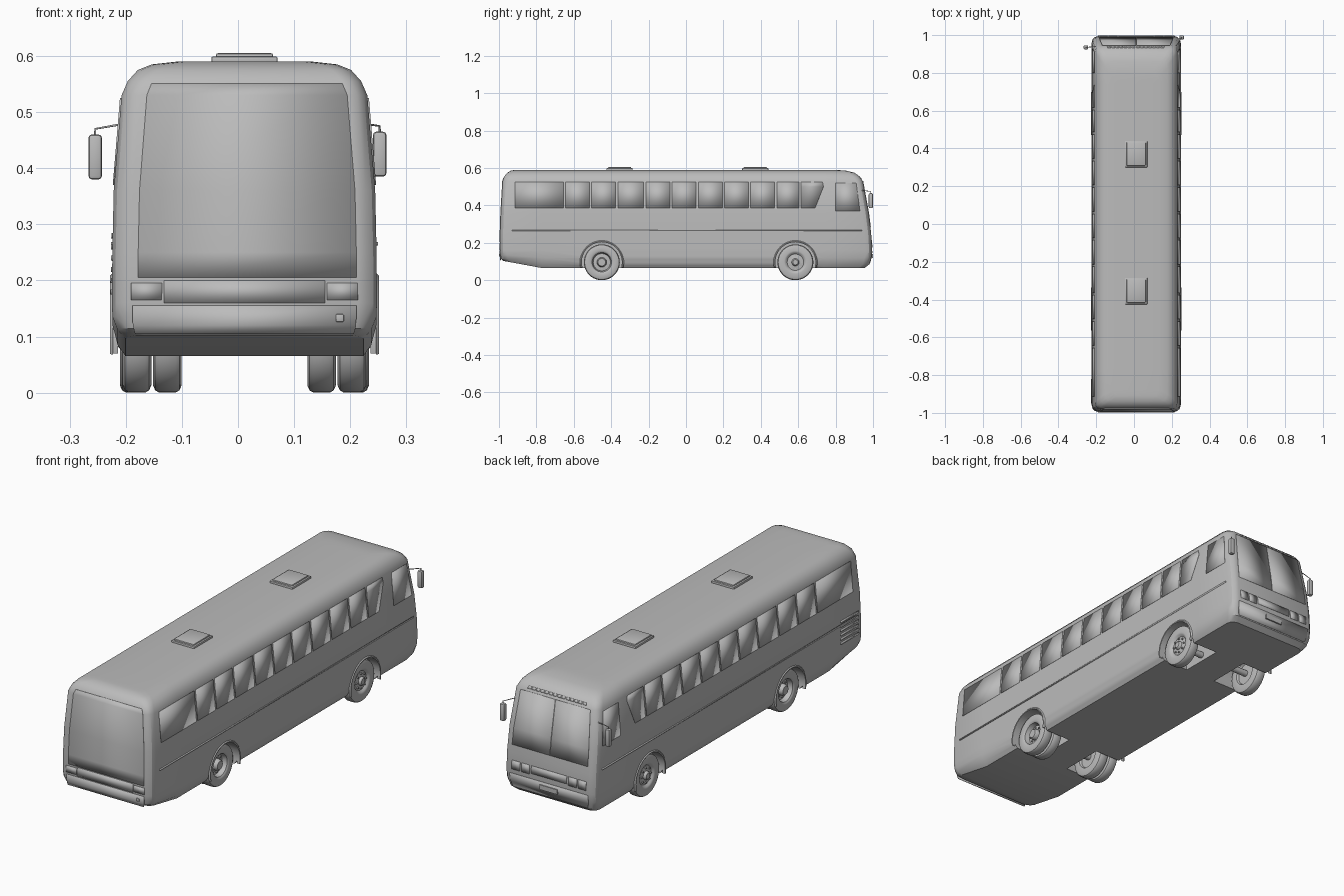
import bpy, bmesh, math
from mathutils import Vector, Matrix

if "Cube" in bpy.data.objects:
    bpy.data.objects.remove(bpy.data.objects["Cube"])

CX = 0.0115  # centre line of the body

grey = bpy.data.materials.new("plain_grey")
grey.use_nodes = True
grey.diffuse_color = (0.5, 0.5, 0.5, 1)
grey.node_tree.nodes["Principled BSDF"].inputs["Base Color"].default_value = (0.5, 0.5, 0.5, 1)

# Half section of the body: height, half width, rear end y, front end y
SECTION = [
    (.065, .212, -.975, .955), (.085, .226, -.988, .980), (.12, .235, -.992, .990),
    (.16, .236, -.995, .995), (.25, .2355, -.994, .990), (.36, .233, -.990, .976),
    (.53, .219, -.980, .945), (.555, .208, -.972, .928), (.575, .190, -.955, .900),
    (.585, .165, -.938, .860), (.59, .120, -.915, .800)]
CORNER = [(0, .034), (.005, .018), (.016, .006), (.036, 0)]  # depth, side inset
AXLES = {"rear": -.45, "front": .585}
AXLE_Z = .096


def at(z, col):
    """Interpolate a section column at height z."""
    for a, b in zip(SECTION, SECTION[1:]):
        if z <= b[0]:
            return a[col] + (b[col] - a[col]) * (z - a[0]) / (b[0] - a[0])
    return SECTION[-1][col]


def make(name, bm, angle=35):
    bmesh.ops.recalc_face_normals(bm, faces=bm.faces)
    me = bpy.data.meshes.new(name)
    bm.to_mesh(me)
    bm.free()
    ob = bpy.data.objects.new(name, me)
    bpy.context.collection.objects.link(ob)
    me.materials.append(grey)
    ob.location.x = CX
    smooth(ob, angle)
    return ob


def smooth(ob, angle=35):
    bpy.ops.object.select_all(action='DESELECT')
    ob.select_set(True)
    bpy.context.view_layer.objects.active = ob
    bpy.ops.object.shade_smooth_by_angle(angle=math.radians(angle))


def box(name, centre, size, bevel=0):
    bm = bmesh.new()
    bmesh.ops.create_cube(bm, size=1, matrix=Matrix.Translation(centre) @ Matrix.Diagonal((*size, 1)))
    if bevel:
        bmesh.ops.bevel(bm, geom=bm.edges[:], offset=bevel, segments=2, affect='EDGES', profile=.5)
    return make(name, bm)


def cylinder(bm, centre, radius, depth, sides):
    mat = Matrix.Translation(centre) @ Matrix.Rotation(math.pi / 2, 4, 'Y')
    bmesh.ops.create_cone(bm, cap_ends=True, segments=sides, radius1=radius, radius2=radius,
                          depth=depth, matrix=mat)


def strip(name, rows, place):
    """Thin plate on a surface: rows of (a, b, z), put in space by place(a, z)."""
    bm = bmesh.new()
    pairs = [[bm.verts.new(place(a, z)), bm.verts.new(place(b, z))] for a, b, z in rows]
    for p, q in zip(pairs, pairs[1:]):
        bm.faces.new((p[0], p[1], q[1], q[0]))
    ob = make(name, bm)
    mod = ob.modifiers.new("thickness", 'SOLIDIFY')
    mod.thickness, mod.offset = .005, 0
    return ob


def side_plate(name, side, rows):
    strip(name, rows, lambda y, z: (side * at(z, 1), y, z))


def end_plate(name, col, u0, u1, z0, z1):
    """Plate on the rear (col 2) or front (col 3); u runs across the end face."""
    zs = [z0] + [s[0] for s in SECTION if z0 < s[0] < z1] + [z1]
    strip(name, [(u0, u1, z) for z in zs],
          lambda u, z: (u * (at(z, 1) - CORNER[0][1]), at(z, col), z))


# Body shell: rings along the length, closed by strips at both ends
def under(y):
    return .065 + .037 * min(1, max(0, (-.77 - y) / .2))


stations = [(2, d, i) for d, i in CORNER] + [(0, -.77, 0), (0, .74, 0)] + \
           [(3, -d, i) for d, i in reversed(CORNER)]
bm = bmesh.new()
rings = []
for col, d, inset in stations:
    half = []
    for s in SECTION:
        y = d + (s[col] if col else 0)
        z = s[0] + (under(y) - .065) * max(0, (.16 - s[0]) / .095)
        half.append((s[1] - inset, y, z))
    rings.append([[bm.verts.new((k * x, y, z)) for x, y, z in half] for k in (-1, 1)])
n = len(SECTION)
for r0, r1 in zip(rings, rings[1:]):
    for k in (0, 1):
        for j in range(n - 1):
            bm.faces.new((r0[k][j], r0[k][j + 1], r1[k][j + 1], r1[k][j]))
    for j in (0, n - 1):
        bm.faces.new((r0[0][j], r0[1][j], r1[1][j], r1[0][j]))
for r in (rings[0], rings[-1]):
    for j in range(n - 1):
        bm.faces.new((r[0][j], r[0][j + 1], r[1][j + 1], r[1][j]))
body = make("body_shell", bm)

# Wheel wells cut into the shell
for side in (-1, 1):
    for y in AXLES.values():
        bm = bmesh.new()
        cylinder(bm, (side * .2, y, AXLE_Z), .108, .24, 40)
        cutter = make("well_cutter", bm)
        cutter.hide_render = True
        mod = body.modifiers.new("well", 'BOOLEAN')
        mod.operation, mod.solver, mod.object = 'DIFFERENCE', 'EXACT', cutter
        bpy.context.view_layer.objects.active = body
        bpy.ops.object.modifier_apply(modifier=mod.name)
        bpy.data.objects.remove(cutter)
smooth(body, 30)

# Wheels: turned profile (radius, offset inward from the outer face)
FRONT_RIM = [(0, -.004), (.014, -.004), (.018, .0), (.02, .008), (.044, .012), (.052, .004), (.058, .001)]
REAR_RIM = [(0, .006), (.02, .006), (.024, .012), (.026, .026), (.046, .028), (.052, .006), (.058, .002)]
TYRE = [(.062, .001), (.083, 0), (.092, .004), (.096, .011), (.096, .040), (.092, .047),
        (.083, .051), (.055, .05), (.05, .04), (0, .04)]


def wheel(name, side, y, outer, rim, bolt_depth=None):
    bm = bmesh.new()
    vs = [bm.verts.new((side * (outer - o), y, AXLE_Z + r)) for r, o in rim + TYRE]
    es = [bm.edges.new(p) for p in zip(vs, vs[1:])]
    bmesh.ops.spin(bm, geom=vs + es, cent=(0, y, AXLE_Z), axis=(1, 0, 0),
                   angle=2 * math.pi, steps=40)
    bmesh.ops.remove_doubles(bm, verts=bm.verts, dist=1e-5)
    if bolt_depth is not None:
        for i in range(8):
            a = i * math.pi / 4
            cylinder(bm, (side * (outer - bolt_depth), y + .034 * math.cos(a),
                          AXLE_Z + .034 * math.sin(a)), .004, .01, 8)
    make(name, bm)


for side, label in ((-1, "left_of_centre"), (1, "right_of_centre")):
    wheel("front_wheel_" + label, side, AXLES["front"], .222, FRONT_RIM, .009)
    wheel("rear_outer_wheel_" + label, side, AXLES["rear"], .217, REAR_RIM, .026)
    wheel("rear_inner_wheel_" + label, side, AXLES["rear"], .163, REAR_RIM)
    for end, y in AXLES.items():
        # Flared lip round the wheel opening
        bm = bmesh.new()
        prev = None
        for i in range(25):
            a = math.radians(-14 + i * 208 / 24)
            ring = [bm.verts.new((side * x, y + r * math.cos(a), AXLE_Z + r * math.sin(a)))
                    for x, r in ((.225, .107), (.239, .107), (.240, .112), (.234, .118))]
            if prev:
                for j in range(3):
                    bm.faces.new((prev[j], prev[j + 1], ring[j + 1], ring[j]))
            prev = ring
        make(f"{end}_arch_lip_{label}", bm)
for end, y in AXLES.items():
    bm = bmesh.new()
    cylinder(bm, (0, y, AXLE_Z), .015, .36, 12)
    make(end + "_axle", bm)

# Side windows, the foremost with a slanted edge
POSTS = [-.92, -.65, -.51, -.37, -.22, -.08, .06, .20, .34, .48, .61]
for side in (-1, 1):
    for i, (a, b) in enumerate(zip(POSTS, POSTS[1:])):
        side_plate(f"side_window_{i}", side, [(a + .006, b - .006, .385), (a + .006, b - .006, .525)])
    side_plate("slanted_window", side, [(.616, .69, .385), (.616, .735, .5), (.616, .73, .525)])
    side_plate("cab_window", side, [(.80, .93, .37), (.80, .91, .52)])
    side_plate("body_rail", side, [(-.93, .94, .262), (-.93, .94, .268)])
for i in range(6):
    z = .175 + i * .02
    side_plate("engine_vent_slat", -1, [(-.95, -.82, z), (-.95, -.82, z + .009)])

# Rear face: window panel, lamp cluster, bumper and tow eye
end_plate("rear_panel", 2, -.94, .99, .205, .55)
end_plate("rear_bumper", 2, -.99, .99, .105, .155)
end_plate("rear_lower_panel", 2, -.71, .71, .16, .20)
for u in (-1, .73):
    end_plate("rear_lamp", 2, u, u + .27, .165, .195)
box("tow_eye", (.17, -.994, .133), (.014, .01, .014), .002)

# Front face: split windscreen, vents, lamps, bumper and plate
for u in (-.97, .008):
    end_plate("windscreen", 3, u, u + .962, .285, .53)
for i in range(14):
    u = -.85 + i * .122
    end_plate("top_vent", 3, u, u + .09, .54, .55)
end_plate("front_bumper", 3, -1, 1, .09, .155)
end_plate("front_grille", 3, -.45, .45, .18, .215)
for u in (-.95, .5):
    end_plate("headlamp", 3, u, u + .2, .175, .215)
    end_plate("indicator", 3, u + .24, u + .45, .175, .215)
box("number_plate", (0, .995, .13), (.09, .008, .022))

# Roof hatches with a raised lid
for y in (-.355, .37):
    box("roof_hatch_base", (0, y, .592), (.118, .14, .014), .003)
    box("roof_hatch_lid", (0, y, .598), (.102, .124, .014), .004)

# Mirrors on thin arms
for side, x, y, z in ((-1, -.266, .935, .42), (1, .241, .988, .425)):
    box("mirror", (x, y, z), (.024, .022, .08), .006)
    curve = bpy.data.curves.new("mirror_arm", 'CURVE')
    curve.dimensions, curve.bevel_depth = '3D', .002
    spline = curve.splines.new('POLY')
    pts = [(x, y, z + .035), (x, y, z + .05), (side * .21, .94, .48)]
    spline.points.add(len(pts) - 1)
    for p, co in zip(spline.points, pts):
        p.co = (*co, 1)
    arm = bpy.data.objects.new("mirror_arm", curve)
    arm.location.x = CX
    curve.materials.append(grey)
    bpy.context.collection.objects.link(arm)
